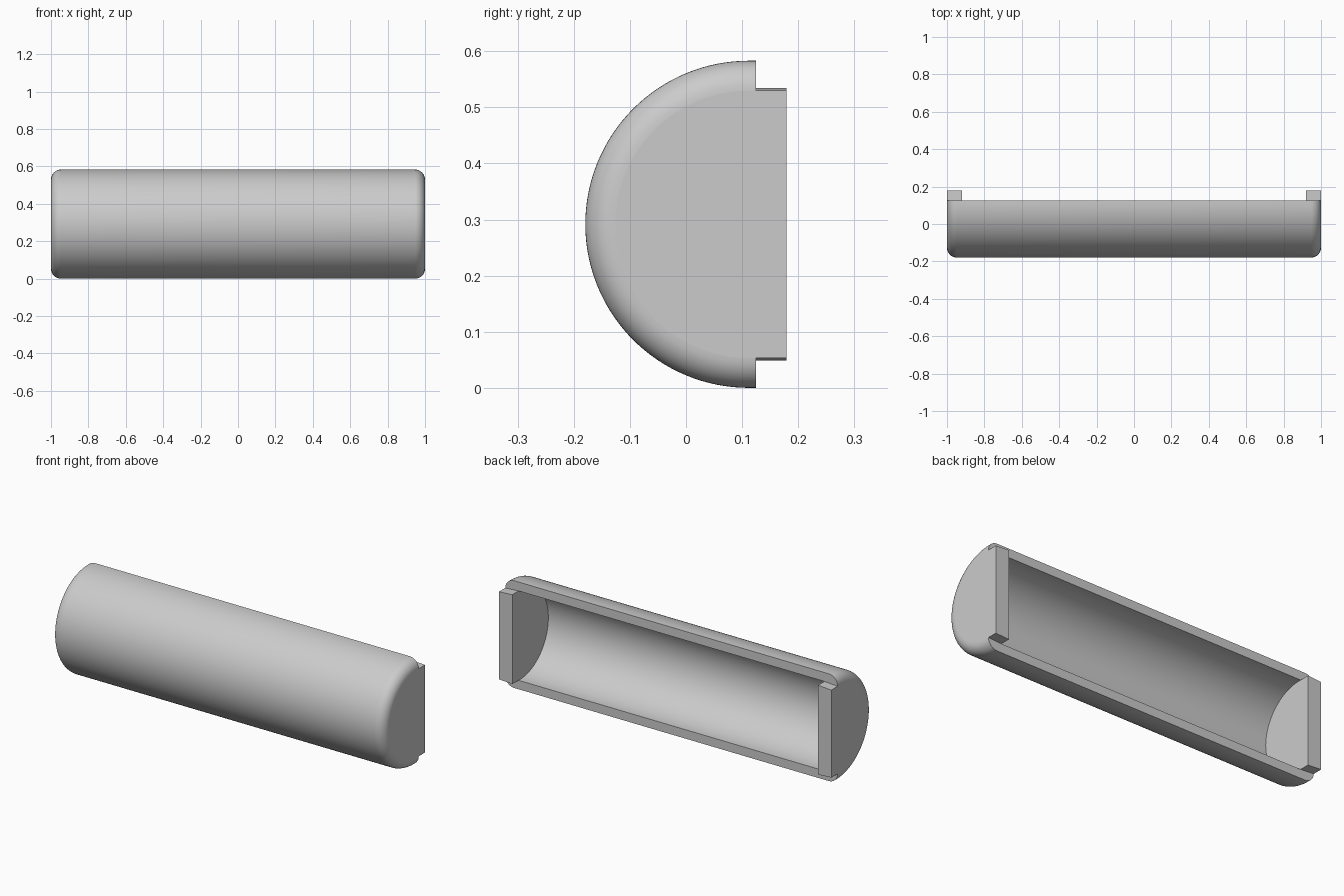
import bpy, bmesh
from math import sin, cos, pi, radians

cube = bpy.data.objects.get("Cube")
if cube:
    bpy.data.objects.remove(cube)

# Main sizes
R = 0.2915                    # outer radius of the trough
END_R, BORE_R = 0.238, 0.243  # flat end radius, inner radius
WALL = 0.92                   # x of the inner end walls
AXIS_Y, RIM_Y, TAB_Y = 0.112, 0.125, 0.179
FILLET = R - END_R
STEPS, ARC = 10, 64

# Profiles as (x, radius): rounded outer skin and cavity
corner = [(1 - FILLET + FILLET * cos(a), END_R + FILLET * sin(a))
          for a in (pi / 2 * i / STEPS for i in range(STEPS + 1))]
half = [(1, 0)] + corner
outer = half + [(-x, r) for x, r in reversed(half)]
inner = [(WALL, 0), (WALL, BORE_R), (-WALL, BORE_R), (-WALL, 0)]

bm = bmesh.new()


def place(chain, y, dy, dz):
    """Put a profile at axis position y, pointing along (dy, dz)."""
    return [bm.verts.new((x, y + r * dy, R + r * dz)) for x, r in chain]


def bridge(a, b):
    for i in range(len(a) - 1):
        bm.faces.new((a[i], a[i + 1], b[i + 1], b[i]))


# Half-round sweep with a short straight run to the rim on both sides
stations = [(RIM_Y, 0, -1)]
for i in range(ARC + 1):
    a = pi * i / ARC
    stations.append((AXIS_Y, -sin(a), -cos(a)))
stations.append((RIM_Y, 0, 1))
for chain in (outer, inner):
    rings = [place(chain, *s) for s in stations]
    for a, b in zip(rings, rings[1:]):
        bridge(a, b)

# Flat rims, and end tabs standing up from them
for dz in (-1, 1):
    bm.faces.new(place(outer[1:-1] + inner[::-1][1:-1], RIM_Y, 0, dz))
    for side in (-1, 1):
        tab = [(side, 0), (side, END_R), (side * WALL, BORE_R), (side * WALL, 0)]
        low, high = place(tab, RIM_Y, 0, dz), place(tab, TAB_Y, 0, dz)
        bridge(low, high)
        bm.faces.new(high)

bmesh.ops.remove_doubles(bm, verts=bm.verts, dist=1e-5)
bmesh.ops.recalc_face_normals(bm, faces=bm.faces)
bm.normal_update()

# Smooth curves, crisp corners and flat end discs
for f in bm.faces:
    f.smooth = True
for e in bm.edges:
    flat = [abs(f.normal.x) > 0.9999 for f in e.link_faces]
    e.smooth = e.calc_face_angle(0) < radians(30) and len(set(flat)) == 1

mesh = bpy.data.meshes.new("half_round_trough")
bm.to_mesh(mesh)
bm.free()
trough = bpy.data.objects.new("half_round_trough", mesh)
bpy.context.collection.objects.link(trough)

# Plain grey
grey = bpy.data.materials.new("light_grey")
grey.use_nodes = True
colour = (0.6, 0.6, 0.6, 1)
grey.diffuse_color = colour
grey.node_tree.nodes["Principled BSDF"].inputs["Base Color"].default_value = colour
mesh.materials.append(grey)
